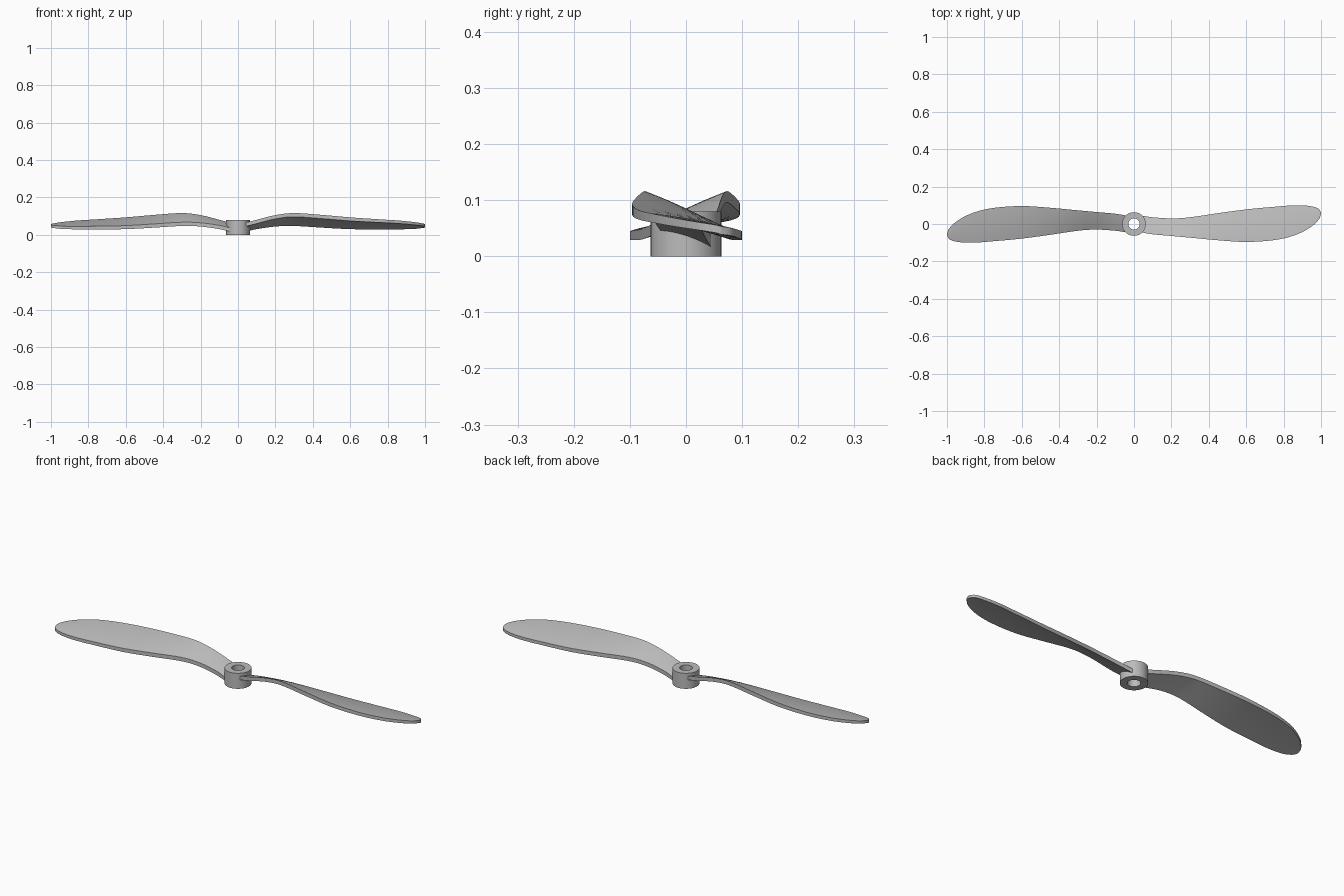
import bpy, bmesh, math

if "Cube" in bpy.data.objects:
    bpy.data.objects.remove(bpy.data.objects["Cube"])

grey = bpy.data.materials.new("light grey plastic")
grey.use_nodes = True
GREY = (0.5, 0.5, 0.5, 1)
grey.diffuse_color = GREY
grey.node_tree.nodes["Principled BSDF"].inputs["Base Color"].default_value = GREY


def finish(bm, name, angle):
    bmesh.ops.recalc_face_normals(bm, faces=bm.faces[:])
    mesh = bpy.data.meshes.new(name)
    bm.to_mesh(mesh)
    bm.free()
    mesh.materials.append(grey)
    obj = bpy.data.objects.new(name, mesh)
    bpy.context.collection.objects.link(obj)
    bpy.ops.object.select_all(action='DESELECT')
    obj.select_set(True)
    bpy.context.view_layer.objects.active = obj
    bpy.ops.object.shade_smooth_by_angle(angle=math.radians(angle))
    return obj


def smooth_rows(rows, steps):
    """Catmull-Rom interpolation through the control rows."""
    out = []
    for i in range(len(rows) - 1):
        a, b, c, d = (rows[min(max(i + k, 0), len(rows) - 1)] for k in (-1, 0, 1, 2))
        for s in range(steps):
            t = s / steps
            out.append([0.5 * (2 * q + (r - p) * t + (2*p - 5*q + 4*r - w) * t*t
                               + (3*q - p - 3*r + w) * t**3)
                        for p, q, r, w in zip(a, b, c, d)])
    return out + [list(rows[-1])]


# Hub: a ring profile spun around the axis
def hub():
    bm = bmesh.new()
    ring = [(0.03, 0), (0.063, 0), (0.063, 0.08), (0.03, 0.08)]
    n = 48
    loops = []
    for k in range(n):
        a = math.tau * k / n
        loops.append([bm.verts.new((r * math.cos(a), r * math.sin(a), z)) for r, z in ring])
    for k in range(n):
        p, q = loops[k], loops[(k + 1) % n]
        for j in range(4):
            m = (j + 1) % 4
            bm.faces.new((p[j], p[m], q[m], q[j]))
    return finish(bm, "hub", 30)


# Blade stations: x, front edge y, back edge y, front top z, back top z, thickness
STATIONS = [
    (.04, -.045, .045, .065, .036, .020),
    (.10, -.055, .036, .080, .050, .020),
    (.20, -.064, .030, .105, .064, .020),
    (.30, -.073, .036, .116, .067, .020),
    (.45, -.087, .058, .106, .058, .020),
    (.60, -.096, .078, .093, .049, .019),
    (.75, -.086, .092, .083, .046, .017),
    (.86, -.060, .100, .076, .045, .016),
    (.94, -.020, .096, .068, .046, .015),
    (.985, .020, .083, .061, .050, .014),
    (1.0, .052, .062, .056, .053, .014),
]


def blade(name, turn):
    bm = bmesh.new()
    across = 8
    sections = []
    for x, yf, yb, zf, zb, thick in smooth_rows(STATIONS, 5):
        top, bottom = [], []
        for j in range(across + 1):
            t = j / across
            y = yf + (yb - yf) * t
            z = zf + (zb - zf) * t
            camber = 0.02 * (yb - yf) * 4 * t * (1 - t)
            top.append(bm.verts.new((turn * x, turn * y, z + camber)))
            bottom.append(bm.verts.new((turn * x, turn * y, z - thick + camber)))
        sections.append(top + bottom[::-1])
    for p, q in zip(sections, sections[1:]):
        for j in range(len(p)):
            m = (j + 1) % len(p)
            bm.faces.new((p[j], p[m], q[m], q[j]))
    bm.faces.new(sections[0])
    bm.faces.new(sections[-1])
    return finish(bm, name, 40)


hub()
blade("left_blade", 1)
blade("right_blade", -1)
